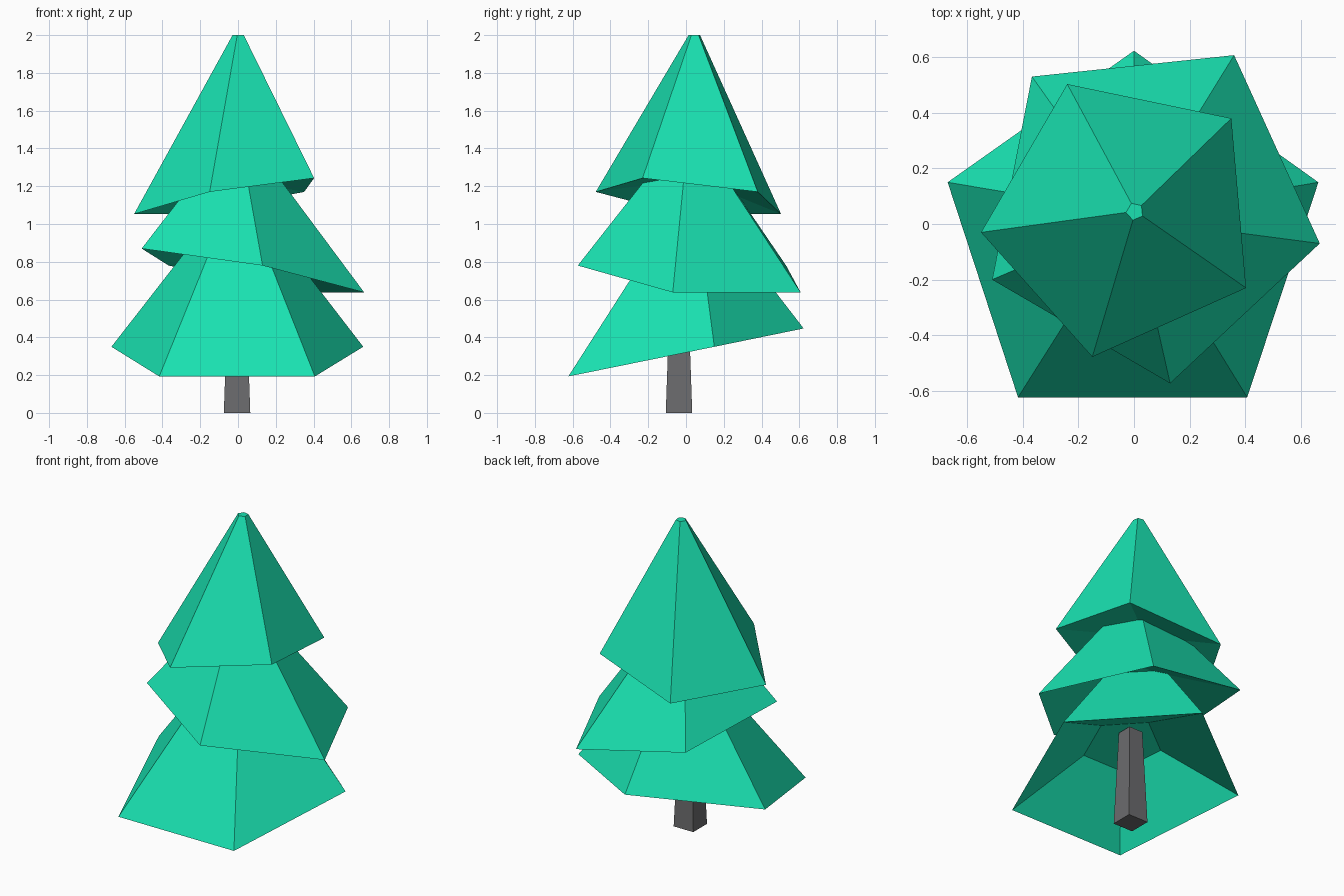
import bpy
import bmesh
from math import cos, sin, radians
from mathutils import Vector

cube = bpy.data.objects.get("Cube")
if cube:
    bpy.data.objects.remove(cube, do_unlink=True)


def make_material(name, rgb):
    mat = bpy.data.materials.new(name)
    mat.use_nodes = True
    colour = (*rgb, 1.0)
    mat.diffuse_color = colour
    mat.node_tree.nodes["Principled BSDF"].inputs["Base Color"].default_value = colour
    return mat


def loft(name, rings, material):
    """Join rings of equal point count with flat faces and close both ends."""
    bm = bmesh.new()
    loops = [[bm.verts.new(point) for point in ring] for ring in rings]
    for lower, upper in zip(loops, loops[1:]):
        for i in range(len(lower)):
            j = (i + 1) % len(lower)
            bm.faces.new((lower[i], lower[j], upper[j], upper[i]))
    bm.faces.new(loops[0])
    bm.faces.new(loops[-1])
    bmesh.ops.recalc_face_normals(bm, faces=bm.faces)
    mesh = bpy.data.meshes.new(name)
    bm.to_mesh(mesh)
    bm.free()
    mesh.materials.append(material)
    obj = bpy.data.objects.new(name, mesh)
    bpy.context.collection.objects.link(obj)
    return obj


def foliage_tier(name, rim, tip, tip_radius, recess, shift, material):
    """Five-sided tilted skirt with a small flat tip and a hollowed underside."""
    rim = [Vector(p) for p in rim]
    centre = sum(rim, Vector()) / len(rim)
    normal = (rim[1] - rim[0]).cross(rim[2] - rim[0]).normalized()
    offset = normal * recess + Vector(shift)
    ceiling = [centre + (p - centre) * 0.34 + offset for p in rim]
    top = []
    for p in rim:
        outward = p - centre
        outward.z = 0
        top.append(Vector(tip) + outward.normalized() * tip_radius)
    return loft(name, [ceiling, rim, top], material)


green = make_material("foliage_green", (0.01, 0.76, 0.44))
grey = make_material("trunk_grey", (0.15, 0.15, 0.155))

# Foliage tiers, each rim listed counter-clockwise
foliage_tier("lower_foliage",
             [(-0.417, -0.623, 0.193), (0.407, -0.623, 0.193), (0.663, 0.15, 0.35),
              (0, 0.623, 0.447), (-0.67, 0.15, 0.35)],
             (0, 0.03, 1.15), 0.05, 0.3, (-0.05, -0.04, 0), green)
foliage_tier("middle_foliage",
             [(0.13, -0.573, 0.78), (0.668, -0.07, 0.638), (0.36, 0.607, 0.638),
              (-0.367, 0.53, 0.78), (-0.51, -0.2, 0.87)],
             (0, 0.02, 1.49), 0.035, 0.15, (0, 0, 0), green)
foliage_tier("upper_foliage",
             [(-0.15, -0.478, 1.17), (0.403, -0.23, 1.243), (0.35, 0.38, 1.17),
              (-0.24, 0.503, 1.053), (-0.55, -0.03, 1.053)],
             (0.003, 0.045, 2), 0.032, 0.07, (0, 0, 0), green)


# Tapered square trunk
def trunk_ring(radius, z):
    angles = [radians(45 + 90 * k) for k in range(4)]
    return [(-0.005 + radius * cos(a), -0.037 + radius * sin(a), z) for a in angles]


loft("trunk", [trunk_ring(0.099, 0), trunk_ring(0.069, 0.61)], grey)
